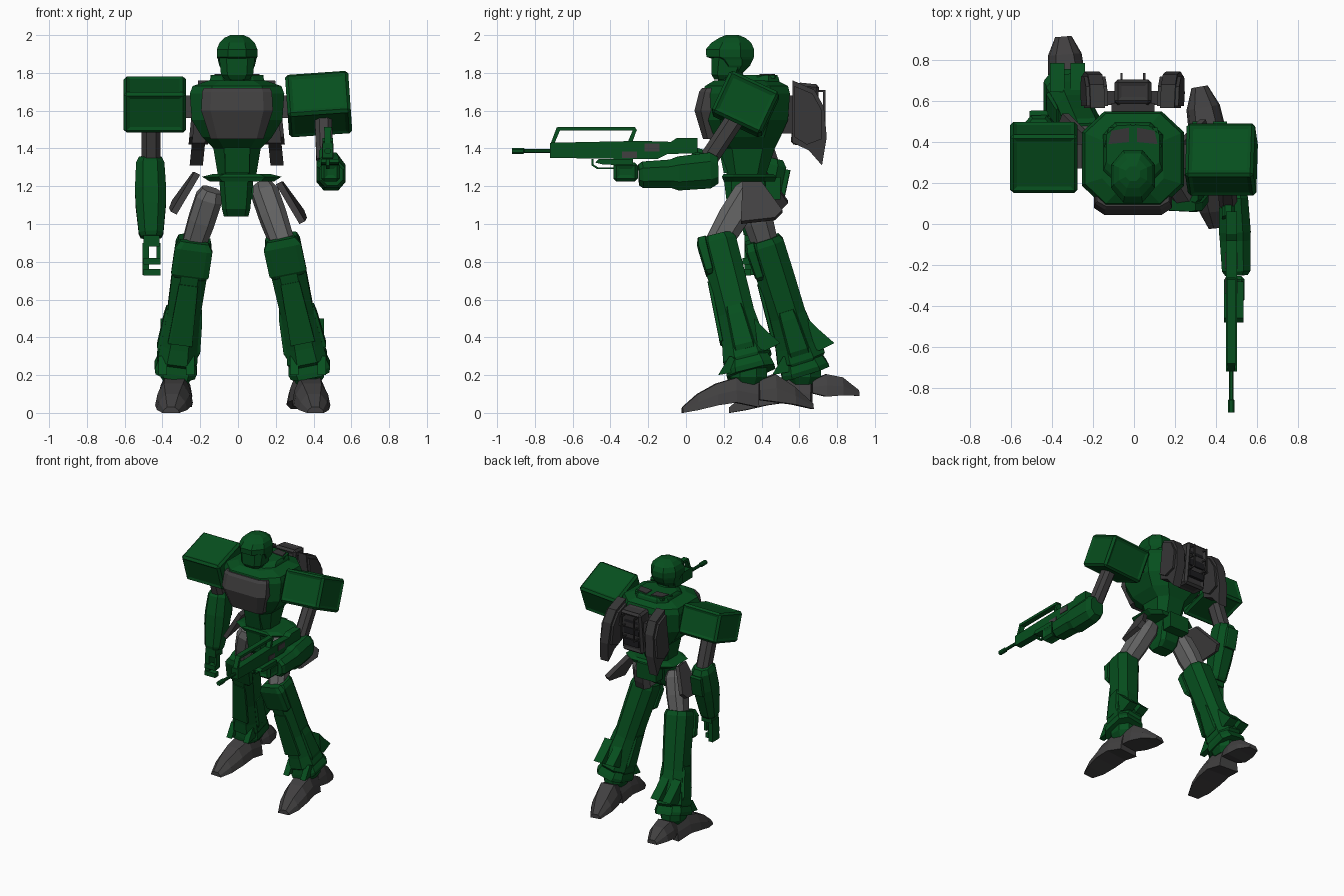
import bpy, bmesh, math
from mathutils import Vector as V, Matrix

def material(name, rgb):
    m = bpy.data.materials.new(name)
    m.diffuse_color = (*rgb, 1)
    return m

GREEN = material("armour green", (0.002, 0.078, 0.013))
DARK = material("dark grey", (0.052, 0.05, 0.051))
LIGHT = material("thigh grey", (0.12, 0.12, 0.12))
PACK = material("pack grey", (0.037, 0.036, 0.037))
BLACK = material("vent black", (0.012, 0.012, 0.014))

def finish(name, bm, mat):
    bmesh.ops.recalc_face_normals(bm, faces=bm.faces)
    me = bpy.data.meshes.new(name)
    bm.to_mesh(me)
    bm.free()
    me.materials.append(mat)
    ob = bpy.data.objects.new(name, me)
    bpy.context.collection.objects.link(ob)
    return ob

def loft(name, rings, mat):
    bm = bmesh.new()
    vs = [[bm.verts.new(p) for p in r] for r in rings]
    n = len(vs[0])
    for a, b in zip(vs, vs[1:]):
        for i in range(n):
            bm.faces.new((a[i], a[(i + 1) % n], b[(i + 1) % n], b[i]))
    bm.faces.new(vs[0])
    bm.faces.new(vs[-1])
    return finish(name, bm, mat)

def octagon(w, d, k=0.28):
    cx, cy = w * (1 - 2 * k), d * (1 - 2 * k)
    return [(cx, -d), (w, -cy), (w, cy), (cx, d), (-cx, d), (-w, cy), (-w, -cy), (-cx, -d)]

def stack(name, secs, mat, x=-0.005, k=0.28):
    """Horizontal octagon rings: (z, half width, front y, back y)."""
    loft(name, [[(x + px, (y0 + y1) / 2 + py, z) for px, py in octagon(w, (y1 - y0) / 2, k)]
                for z, w, y0, y1 in secs], mat)

def limb(name, p0, p1, secs, mat, k=0.25):
    """Octagon rings along p0-p1: (t, width, depth, forward shift)."""
    p0, p1 = V(p0), V(p1)
    a = (p1 - p0).normalized()
    u = (V((1, 0, 0)) - a * a.x).normalized()
    v = a.cross(u)
    loft(name, [[p0.lerp(p1, t) + u * x + v * (y + s) for x, y in octagon(w / 2, d / 2, k)]
                for t, w, d, s in secs], mat)

def prism(name, prof, x0, x1, mat, lean=0):
    """Side profile of (y, z) points pushed from x0 to x1, leaning outwards below z 1.6."""
    loft(name, [[(x + lean * (1.6 - z), y, z) for y, z in prof] for x in (x0, x1)], mat)

def box(name, lo, hi, mat):
    prism(name, [(lo[1], lo[2]), (hi[1], lo[2]), (hi[1], hi[2]), (lo[1], hi[2])], lo[0], hi[0], mat)

def panel_box(name, c, size, rx, ry, mat):
    """Bevelled box with a recessed panel on every side."""
    bm = bmesh.new()
    bmesh.ops.create_cube(bm, size=1)
    bmesh.ops.scale(bm, vec=size, verts=bm.verts)
    bmesh.ops.bevel(bm, geom=bm.edges[:], offset=0.016, segments=1, affect='EDGES')
    big = sorted(bm.faces, key=lambda f: -f.calc_area())[:6]
    bmesh.ops.inset_individual(bm, faces=big, thickness=0.025, depth=-0.008)
    bm.transform(Matrix.Translation(c) @ Matrix.Rotation(math.radians(ry), 4, 'Y')
                 @ Matrix.Rotation(math.radians(rx), 4, 'X'))
    finish(name, bm, mat)

# Head
stack("neck", [(1.70, .07, .17, .34), (1.80, .075, .17, .30)], GREEN)
stack("face", [(1.765, .065, .15, .27), (1.79, .085, .135, .29), (1.89, .095, .135, .34)], GREEN, k=.2)
stack("helmet", [(1.80, .075, .20, .30), (1.84, .095, .18, .34), (1.872, .102, .145, .355),
                 (1.885, .107, .108, .36), (1.925, .107, .105, .36), (1.96, .093, .135, .345),
                 (1.985, .068, .175, .315), (2.0, .035, .21, .28)], GREEN, x=-.005)

# Torso
stack("torso", [(1.25, .10, .22, .42), (1.40, .125, .18, .47), (1.46, .185, .11, .50),
                (1.55, .24, .08, .54), (1.69, .25, .085, .55), (1.73, .235, .10, .54),
                (1.76, .15, .15, .48)], GREEN, k=.22)
stack("chest_plate", [(1.45, .14, .09, .28), (1.6, .19, .045, .30), (1.70, .185, .07, .30),
                      (1.72, .175, .085, .28)], DARK, k=.13)
stack("collar", [(1.73, .155, .17, .50), (1.775, .14, .22, .49), (1.79, .13, .26, .48)], GREEN, k=.2)
for s in (-1, 1):
    loft("collar_vent", [[(s * x - .005, y, z) for x, y in
                          ((.02, .40), (.12, .39), (.105, .455), (.02, .47))] for z in (1.785, 1.795)], PACK)
    loft("vent_rim", [[(s * x - .005, y, z) for x, y in
                       ((.01, .385), (.14, .375), (.12, .47), (.01, .485))] for z in (1.77, 1.788)], GREEN)
box("shoulder_axle", (-.30, .27, 1.56), (.29, .39, 1.68), DARK)
prism("belly_panel", [(.17, 1.42), (.20, 1.27), (.25, 1.27), (.25, 1.42)], -.07, .06, GREEN)

# Waist and pelvis
stack("belt", [(1.225, .17, .20, .47), (1.25, .21, .19, .48), (1.265, .15, .20, .46)], GREEN, x=.02, k=.2)
stack("pelvis", [(1.04, .065, .25, .35), (1.08, .075, .22, .40), (1.24, .09, .20, .46)], GREEN, x=-.01, k=.15)
box("rear_skirt", (-.09, .42, 1.13), (.08, .50, 1.25), GREEN)
for s, dz, dy in ((1, 0, 0), (-1, .05, .03)):
    inner = [(.20, .30, 1.21), (.21, .40, 1.21), (.32, .51, 1.06), (.335, .47, 1.02), (.325, .29, 1.0)]
    loft("hip_plate", [[(s * (x + o), y + dy, z + dz + o * .5) for x, y, z in inner] for o in (0, .03)], DARK)

# Legs: side, hip, knee, ankle, toe tip, heel tip, heel tip height
LEGS = [(1, (.14, .33, 1.17), (.235, .17, .90), (.37, .33, .27), (.41, -.02), (.32, .67), .02),
        (-1, (-.15, .34, 1.15), (-.235, .42, .89), (-.325, .615, .27), (-.355, .23), (-.345, .915), .09)]

def foot_part(name, base, tip, secs):
    """Rings from ankle to tip: (t, bottom width, top width, bottom z, top z)."""
    b, t2 = V((*base, 0)), V((*tip, 0))
    side = V((0, 0, 1)).cross((t2 - b).normalized())
    rings = []
    for t, wb, wt, zb, zt in secs:
        c = b.lerp(t2, t)
        rings.append([c + side * x + V((0, 0, z)) for x, z in
                      ((-wb / 2, zb), (wb / 2, zb), (wb / 2 * .88, zb + (zt - zb) * .5),
                       (wt / 2, zt), (-wt / 2, zt), (-wb / 2 * .88, zb + (zt - zb) * .5))])
    loft(name, rings, DARK)

for s, hip, knee, ankle, toe, heel, hz in LEGS:
    limb("thigh", hip, knee, [(-.12, .10, .10, 0), (.05, .14, .15, 0), (.5, .14, .16, 0), (1.15, .12, .13, 0)], LIGHT)
    limb("shin", knee, ankle, [(-.05, .17, .17, 0), (0, .19, .20, 0), (.25, .185, .20, 0),
                               (.6, .175, .195, 0), (.85, .195, .23, 0), (.97, .215, .26, 0), (1.0, .20, .22, 0)], GREEN)
    limb("knee_guard", knee, ankle, [(-.06, .15, .05, .075), (0, .20, .06, .082), (.22, .20, .05, .08),
                                     (.25, .16, .03, .08)], GREEN, .15)
    limb("shin_panel", knee, ankle, [(.3, .10, .02, .095), (.8, .13, .02, .112)], GREEN, .1)
    limb("side_panel", knee, ankle, [(.55, .19, .09, 0), (.62, .205, .10, 0), (.88, .23, .12, 0), (.92, .21, .12, 0)], GREEN, .1)
    limb("ankle_cuff", knee, ankle, [(.98, .20, .22, 0), (1.05, .225, .25, 0), (1.09, .21, .26, 0)], GREEN, .2)
    k, a = V(knee), V(ankle)
    for sx in (-1, 1):    # rear calf fins and front cuff spikes
        x, y = a.x + sx * .05, a.y
        loft("calf_fin", [[(x + o, y + py, pz) for py, pz in
                           ((.03, .50), (.09, .44), (.17, .37), (.09, .33), (.05, .34))] for o in (-.035, .035)], GREEN)
        loft("cuff_spike", [[(x + sx * o, y + py, pz) for py, pz in
                             ((-.10, .30), (-.16, .20), (-.05, .22), (0, .28))] for o in (0, .045)], GREEN)
    stack("ankle", [(.15, .06, a.y - .07, a.y + .07), (.19, .085, a.y - .10, a.y + .10),
                    (.25, .085, a.y - .10, a.y + .10), (.28, .06, a.y - .07, a.y + .07)], GREEN, x=a.x)
    foot_part("toe", (a.x, a.y + .05), toe, [(0, .16, .10, .03, .165), (.3, .19, .11, .055, .185),
              (.55, .195, .10, .04, .155), (.8, .16, .07, .015, .10), (1, .09, .04, 0, .03)])
    foot_part("heel", (a.x, a.y + .05), heel, [(0, .14, .10, hz * .5 + .06, .17), (.3, .18, .10, hz * .4 + .05, .205),
              (.65, .165, .085, hz * .7 + .03, .125 + hz * .7), (1, .08, .04, hz, hz + .03)])

# Shoulders
panel_box("left_shoulder", (.427, .315, 1.635), (.335, .29, .245), -25, -4, GREEN)
panel_box("right_shoulder", (-.44, .325, 1.632), (.33, .30, .225), 18, 0, GREEN)

# Hanging arm
limb("upper_arm", (-.46, .36, 1.55), (-.46, .45, 1.28), [(0, .10, .11, 0), (1, .10, .11, 0)], DARK)
limb("forearm", (-.465, .45, 1.35), (-.46, .36, .93), [(0, .12, .13, 0), (.08, .15, .18, 0), (.4, .165, .19, 0),
     (.6, .16, .17, 0), (.95, .13, .13, 0), (1, .11, .11, 0)], GREEN)
limb("elbow_guard", (-.465, .45, 1.35), (-.46, .36, .93), [(.1, .09, .03, -.10), (.45, .09, .03, -.10)], GREEN, .1)
box("palm", (-.50, .31, .88), (-.415, .40, .94), GREEN)
box("outer_fingers", (-.505, .31, .73), (-.47, .39, .90), GREEN)
box("thumb", (-.432, .32, .79), (-.41, .36, .90), GREEN)
for z in (.728, .785):
    box("curled_fingers", (-.50, .30, z), (-.41, .345, z + .035), GREEN)

# Aiming arm
limb("upper_arm", (.45, .29, 1.60), (.46, .11, 1.33), [(0, .09, .10, 0), (1, .09, .10, 0)], DARK)
limb("forearm", (.485, .17, 1.275), (.50, -.25, 1.26), [(0, .11, .14, .01), (.1, .14, .19, .01), (.5, .155, .18, 0),
     (.6, .15, .15, 0), (.95, .14, .14, 0), (1, .11, .11, 0)], GREEN)
limb("elbow_guard", (.46, .13, 1.34), (.46, .03, 1.37), [(0, .06, .08, 0), (1, .06, .08, 0)], GREEN)
panel_box("fist", (.49, -.32, 1.275), (.10, .13, .10), 0, 0, GREEN)

# Rifle
GX = .475
prism("rifle_body", [(-.72, 1.35), (-.72, 1.43), (-.24, 1.44), (-.08, 1.435), (-.05, 1.455), (.06, 1.455),
                     (.06, 1.375), (-.10, 1.37), (-.15, 1.345), (-.35, 1.345)], GX - .027, GX + .027, GREEN)
prism("carry_handle_front", [(-.715, 1.43), (-.685, 1.51), (-.665, 1.50), (-.695, 1.43)], GX - .018, GX + .018, GREEN)
prism("carry_handle_top", [(-.69, 1.495), (-.68, 1.514), (-.27, 1.514), (-.26, 1.495)], GX - .02, GX + .02, GREEN)
prism("carry_handle_rear", [(-.31, 1.43), (-.28, 1.50), (-.26, 1.50), (-.285, 1.43)], GX - .018, GX + .018, GREEN)
limb("barrel", (GX, -.72, 1.387), (GX, -.92, 1.387), [(0, .022, .022, 0), (.68, .022, .022, 0),
     (.70, .032, .032, 0), (1, .032, .032, 0)], GREEN)
box("rifle_grip", (GX - .02, -.36, 1.30), (GX + .02, -.29, 1.36), GREEN)
for y in (-.34, -.22):
    box("rifle_inlay", (GX - .031, y, 1.385 if y > -.3 else 1.35), (GX + .031, y + .08, 1.425 if y > -.3 else 1.385), DARK)
prism("trigger_guard", [(-.50, 1.345), (-.50, 1.31), (-.47, 1.29), (-.38, 1.29), (-.38, 1.30),
                        (-.465, 1.30), (-.49, 1.315), (-.49, 1.345)], GX - .01, GX + .01, GREEN)
prism("rifle_underside", [(-.48, 1.325), (-.46, 1.345), (-.28, 1.345), (-.28, 1.31), (-.44, 1.315)], GX - .035, GX + .06, GREEN)

# Backpack
box("pack_mount", (-.11, .48, 1.48), (.10, .59, 1.68), PACK)
box("pack_axle", (-.20, .58, 1.58), (.18, .65, 1.66), PACK)
panel_box("pack_core", (-.005, .63, 1.58), (.18, .12, .33), -6, 0, PACK)
for z in (1.47, 1.56, 1.65):
    box("pack_vent", (-.07, .66, z), (.06, .692, z + .05), BLACK)
for s in (-1, 1):
    x = s * .185 - .007
    prism("pack_pod", [(.565, 1.76), (.68, 1.71), (.73, 1.62), (.745, 1.46), (.72, 1.31),
                       (.65, 1.39), (.565, 1.43)], x - .035, x + .035, PACK, s * .1)
    prism("pod_shell", [(.575, 1.73), (.67, 1.69), (.72, 1.60), (.72, 1.45), (.64, 1.42), (.575, 1.46)],
          x - .052, x + .052, PACK, s * .1)
    x = s * .055 - .005
    box("pack_rail", (x - .005, .725, 1.53), (x + .005, .738, 1.71), PACK)
    for z in (1.53, 1.62, 1.70):
        box("rail_bracket", (x - .005, .66, z), (x + .005, .73, z + .01), PACK)
